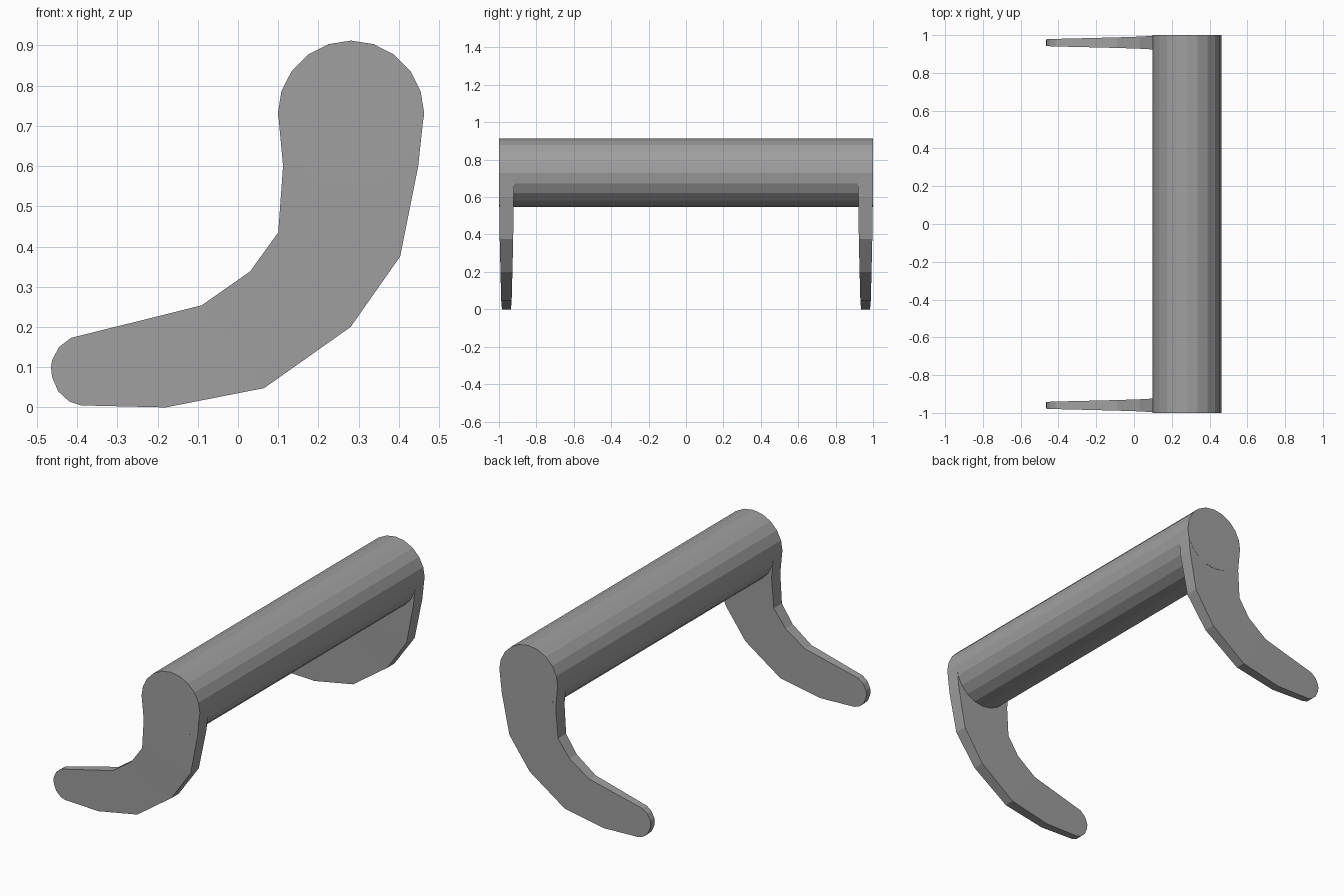
import bpy, bmesh, math
from mathutils import Matrix

if "Cube" in bpy.data.objects:
    bpy.data.objects.remove(bpy.data.objects["Cube"])

grey = bpy.data.materials.new("mid_grey")
grey.use_nodes = True
colour = (0.35, 0.35, 0.35, 1)
grey.diffuse_color = colour
grey.node_tree.nodes["Principled BSDF"].inputs["Base Color"].default_value = colour


def add_object(name, bm):
    bmesh.ops.recalc_face_normals(bm, faces=bm.faces[:])
    mesh = bpy.data.meshes.new(name)
    bm.to_mesh(mesh)
    bm.free()
    mesh.materials.append(grey)
    obj = bpy.data.objects.new(name, mesh)
    bpy.context.collection.objects.link(obj)
    return obj


# Long crossbar lying along y
bm = bmesh.new()
bmesh.ops.create_cone(bm, cap_ends=True, segments=20, radius1=0.182,
                      radius2=0.182, depth=2)
bmesh.ops.rotate(bm, verts=bm.verts[:], matrix=Matrix.Rotation(math.pi / 2, 3, "X"))
bmesh.ops.translate(bm, verts=bm.verts[:], vec=(0.281, 0, 0.73))
add_object("crossbar", bm)

# Curved arm sections: inner edge (x, z), outer edge (x, z), half thickness
sections = [
    ((0.10, 0.73), (0.462, 0.73), 0.040),
    ((0.112, 0.60), (0.448, 0.60), 0.039),
    ((0.10, 0.435), (0.403, 0.375), 0.036),
    ((0.03, 0.338), (0.28, 0.20), 0.032),
    ((-0.09, 0.254), (0.065, 0.048), 0.028),
    ((-0.25, 0.214), (-0.18, 0.0), 0.024),
    ((-0.415, 0.173), (-0.39, 0.005), 0.020),
    ((-0.445, 0.15), (-0.42, 0.015), 0.019),
    ((-0.462, 0.118), (-0.447, 0.04), 0.018),
    ((-0.465, 0.10), (-0.462, 0.075), 0.018),
]
bm = bmesh.new()
rings = []
for inner, outer, half in sections:
    corners = [(inner, -half), (outer, -half), (outer, half), (inner, half)]
    rings.append([bm.verts.new((x, -0.96 + dy, z)) for (x, z), dy in corners])
for a, b in zip(rings, rings[1:]):
    for i in range(4):
        j = (i + 1) % 4
        bm.faces.new((a[i], a[j], b[j], b[i]))
bm.faces.new(rings[0])
bm.faces.new(rings[-1])
arms = add_object("end_arms", bm)

# Matching arm at the other end
mirror = arms.modifiers.new("mirror_arm", "MIRROR")
mirror.use_axis = (False, True, False)
mirror.use_mirror_merge = False
